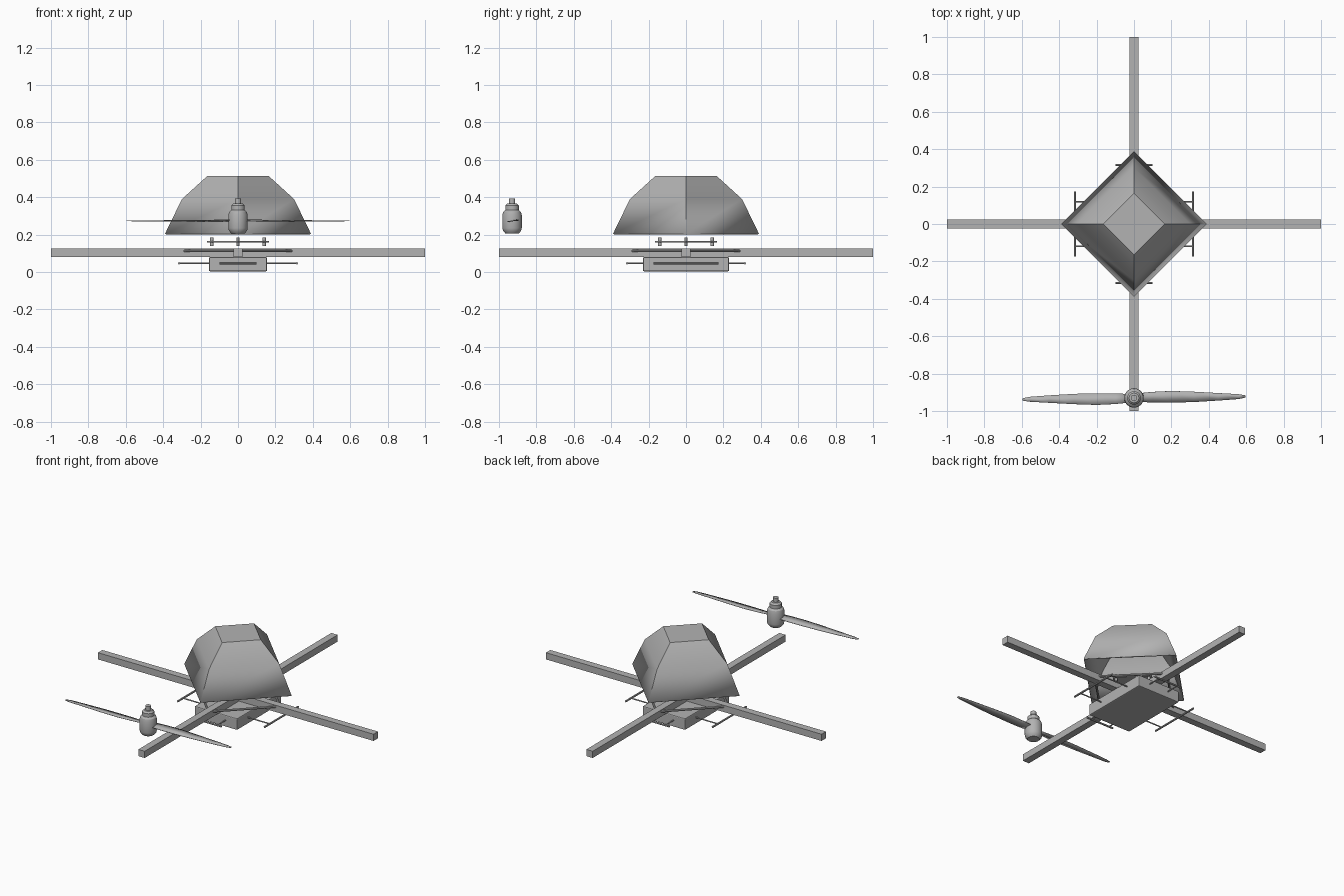
import bpy, bmesh, math
from mathutils import Vector

cube = bpy.data.objects.get("Cube")
if cube:
    bpy.data.objects.remove(cube)

grey = bpy.data.materials.new("light_grey")
grey.use_nodes = True
grey.diffuse_color = (0.45, 0.45, 0.45, 1)
grey.node_tree.nodes["Principled BSDF"].inputs["Base Color"].default_value = grey.diffuse_color


def add(name, bm, smooth=False):
    bmesh.ops.recalc_face_normals(bm, faces=bm.faces)
    mesh = bpy.data.meshes.new(name)
    bm.to_mesh(mesh)
    bm.free()
    mesh.materials.append(grey)
    ob = bpy.data.objects.new(name, mesh)
    bpy.context.collection.objects.link(ob)
    if smooth:
        bpy.ops.object.select_all(action="DESELECT")
        ob.select_set(True)
        bpy.context.view_layer.objects.active = ob
        bpy.ops.object.shade_smooth_by_angle(angle=math.radians(30))
    return ob


def box(name, centre, size, bevel=0):
    bm = bmesh.new()
    bmesh.ops.create_cube(bm, size=1)
    for v in bm.verts:
        v.co = Vector(c + k * s for c, k, s in zip(centre, v.co, size))
    if bevel:
        bmesh.ops.bevel(bm, geom=bm.edges[:], offset=bevel, segments=2, affect="EDGES", profile=0.5)
    return add(name, bm)


def lathe(name, profile, sides, centre=(0, 0), cap_bottom=True):
    # stack of rings with (radius, height); the first vertex points along +x
    bm = bmesh.new()
    rings = []
    for r, z in profile:
        rings.append([bm.verts.new((centre[0] + r * math.cos(math.tau * i / sides),
                                    centre[1] + r * math.sin(math.tau * i / sides), z))
                      for i in range(sides)])
    for low, high in zip(rings, rings[1:]):
        for i in range(sides):
            j = (i + 1) % sides
            bm.faces.new((low[i], low[j], high[j], high[i]))
    bm.faces.new(rings[-1])
    if cap_bottom:
        bm.faces.new(rings[0][::-1])
    return add(name, bm, smooth=True)


def rod(name, a, b, radius):
    a, b = Vector(a), Vector(b)
    bm = bmesh.new()
    bmesh.ops.create_cone(bm, cap_ends=True, segments=10, radius1=radius,
                          radius2=radius, depth=(b - a).length)
    ob = add(name, bm, smooth=True)
    ob.location = (a + b) / 2
    ob.rotation_mode = "QUATERNION"
    ob.rotation_quaternion = (b - a).to_track_quat("Z", "Y")
    return ob


# Crossed arms
box("side_arms", (0, 0, 0.103), (2, 0.046, 0.044))
box("front_back_arms", (0, 0, 0.103), (0.046, 2, 0.044))

# Hollow four-sided hood
hood = lathe("hood", [(0.39, 0.205), (0.3, 0.39), (0.165, 0.513)], 4, cap_bottom=False)
shell = hood.modifiers.new("shell", "SOLIDIFY")
shell.thickness = 0.008
shell.offset = -1

# Battery box under the crossing
box("battery_box", (0, 0, 0.042), (0.31, 0.46, 0.076), 0.006)

# Controller board and its spacers
lathe("controller_board", [(0.165, 0.159), (0.165, 0.165)], 4)
for i in range(4):
    a = math.tau * i / 4
    lathe("board_spacer", [(0.009, 0.14), (0.009, 0.185)], 12,
          (0.14 * math.cos(a), 0.14 * math.sin(a)))

# Brace frame tying the four arms together
for i in range(4):
    ends = [(0.305 * math.cos(math.tau * k / 4), 0.305 * math.sin(math.tau * k / 4), 0.113)
            for k in (i, i + 1)]
    rod("brace_rod", *ends, 0.007)

# Bumper bars around the box
for s in (-1, 1):
    rod("side_bumper", (s * 0.315, -0.175, 0.047), (s * 0.315, 0.175, 0.047), 0.006)
    rod("end_bumper", (-0.1, s * 0.315, 0.047), (0.1, s * 0.315, 0.047), 0.006)
    for t in (-1, 1):
        rod("side_bumper_strut", (s * 0.15, t * 0.12, 0.047), (s * 0.315, t * 0.12, 0.047), 0.004)
        rod("end_bumper_strut", (t * 0.07, s * 0.22, 0.047), (t * 0.07, s * 0.315, 0.047), 0.004)

# Motor with shaft and nut
lathe("motor", [(0.036, 0.207), (0.048, 0.22), (0.052, 0.235), (0.052, 0.305), (0.047, 0.322),
                (0.036, 0.332), (0.036, 0.355), (0.026, 0.366), (0.017, 0.367), (0.017, 0.393)],
      28, (0, -0.93))

# Two-bladed propeller: stations are (x, rear edge, front edge)
stations = [(0.02, 0.024, -0.02), (0.1, 0.032, -0.025), (0.2, 0.037, -0.025), (0.32, 0.033, -0.022),
            (0.45, 0.026, -0.014), (0.56, 0.02, -0.006), (0.595, 0.014, 0.002)]
bm = bmesh.new()
for s in (-1, 1):
    rows = []
    for x, rear, front in stations:
        twist = 0.006 * (1 - x / 0.6)
        rows.append([bm.verts.new((s * x, s * y - 0.93, 0.275 + z))
                     for y, z in ((rear, twist), (front, -twist))])
    for (a, b), (c, d) in zip(rows, rows[1:]):
        bm.faces.new((a, b, d, c))
prop = add("propeller", bm, smooth=True)
prop.modifiers.new("thickness", "SOLIDIFY").thickness = 0.003
